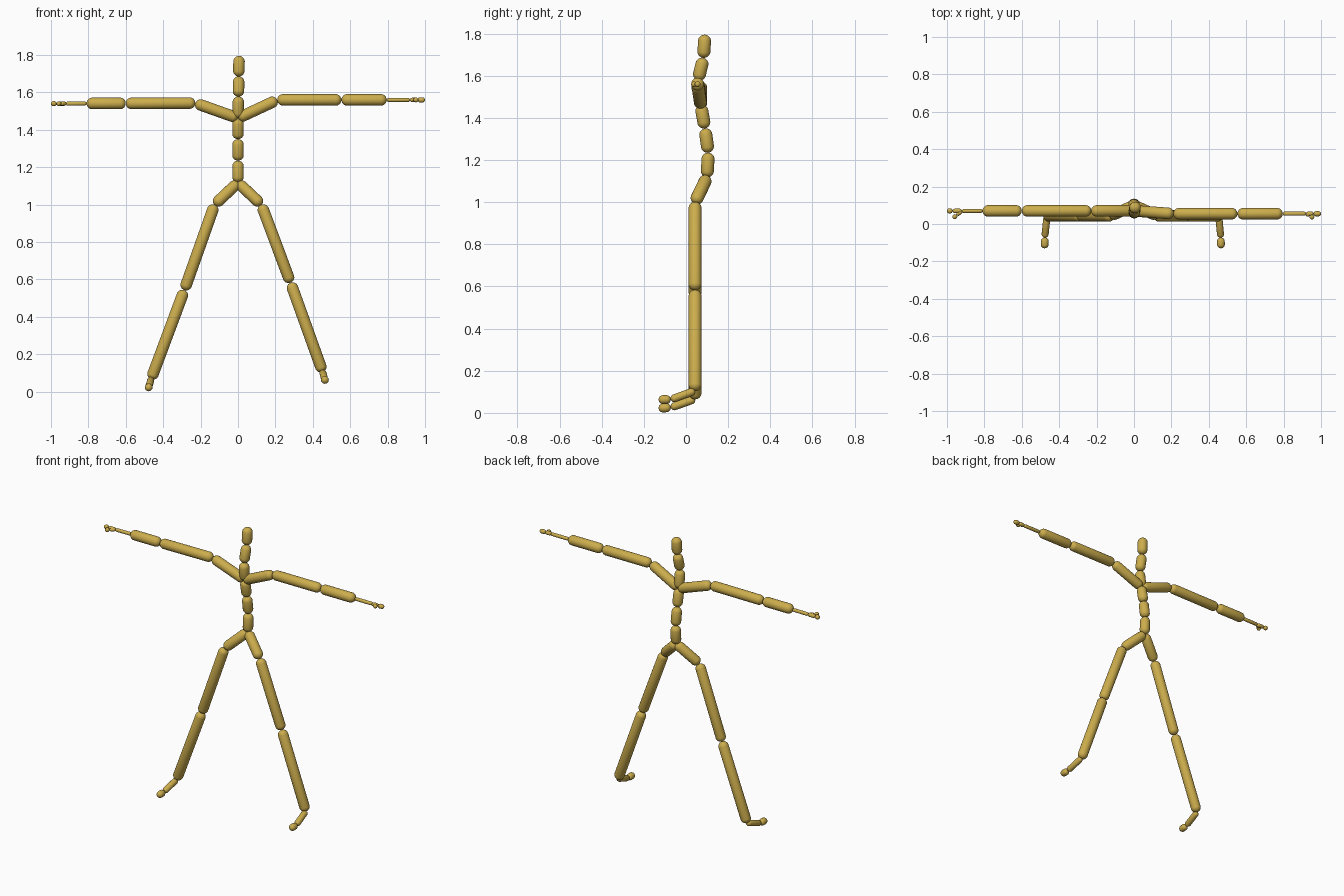
import bpy
import bmesh
from mathutils import Vector

default_cube = bpy.data.objects.get("Cube")
if default_cube:
    bpy.data.objects.remove(default_cube, do_unlink=True)

# One ochre colour for the whole figure
OCHRE = (0.604, 0.418, 0.074, 1.0)
ochre = bpy.data.materials.new("ochre")
ochre.use_nodes = True
ochre.diffuse_color = OCHRE
ochre.node_tree.nodes["Principled BSDF"].inputs["Base Color"].default_value = OCHRE


def capsule(name, start, end, radius):
    """Round-ended bone whose tips lie on the two given joints."""
    start, end = Vector(start), Vector(end)
    axis = end - start
    radius = min(radius, axis.length * 0.48)
    stretch = axis.length / 2 - radius
    bm = bmesh.new()
    bmesh.ops.create_uvsphere(bm, u_segments=20, v_segments=11, radius=radius)
    for v in bm.verts:
        v.co.z += stretch if v.co.z > 0 else -stretch
    for face in bm.faces:
        face.smooth = True
    mesh = bpy.data.meshes.new(name)
    bm.to_mesh(mesh)
    bm.free()
    mesh.materials.append(ochre)
    obj = bpy.data.objects.new(name, mesh)
    obj.location = (start + end) / 2
    obj.rotation_mode = 'QUATERNION'
    obj.rotation_quaternion = axis.to_track_quat('Z', 'Y')
    bpy.context.collection.objects.link(obj)


def chain(prefix, bones, joints):
    """Lay one capsule between each pair of successive joints."""
    for (name, radius), a, b in zip(bones, joints, joints[1:]):
        capsule(prefix + name, a, b, radius)


BODY = 0.031
SPINE = [(n, BODY) for n in ("lower_spine", "middle_spine", "upper_spine",
                             "chest", "neck", "head")]
ARM = [("shoulder", BODY), ("upper_arm", BODY), ("forearm", BODY),
       ("hand", 0.011), ("finger", 0.012), ("fingertip", 0.014)]
THUMB = [("thumb", 0.011), ("thumb_tip", 0.013)]
LEG = [("hip", BODY), ("thigh", BODY), ("shin", BODY),
       ("foot", 0.019), ("toes", 0.021)]

# Spine, from pelvis to crown
pelvis = (0, 0.1, 1.118)
collar = (0, 0.07, 1.462)
chain("", SPINE, [pelvis, (0, 0.106, 1.235), (0, 0.09, 1.35), collar,
                  (0.002, 0.057, 1.578), (0.004, 0.083, 1.685), (0.006, 0.09, 1.795)])

# Arms, from collar to fingertips
right_wrist = (-0.92, 0.07, 1.54)
chain("right_", ARM, [collar, (-0.228, 0.07, 1.543), (-0.6, 0.07, 1.541),
                      (-0.81, 0.07, 1.541), right_wrist,
                      (-0.97, 0.07, 1.54), (-1, 0.07, 1.54)])
chain("right_", THUMB, [right_wrist, (-0.948, 0.048, 1.54), (-0.968, 0.03, 1.54)])

left_wrist = (0.92, 0.055, 1.56)
chain("left_", ARM, [collar, (0.21, 0.055, 1.56), (0.553, 0.055, 1.56),
                     (0.795, 0.055, 1.56), left_wrist,
                     (0.96, 0.055, 1.56), (1, 0.055, 1.56)])
chain("left_", THUMB, [left_wrist, (0.94, 0.045, 1.56), (0.962, 0.03, 1.56)])

# Legs, from pelvis to toes
chain("right_", LEG, [pelvis, (-0.125, 0.043, 1), (-0.287, 0.043, 0.543),
                      (-0.465, 0.043, 0.066), (-0.477, -0.072, 0.025),
                      (-0.478, -0.13, 0.022)])
chain("left_", LEG, [pelvis, (0.125, 0.043, 1), (0.281, 0.043, 0.583),
                     (0.453, 0.043, 0.105), (0.464, -0.072, 0.063),
                     (0.465, -0.13, 0.063)])
